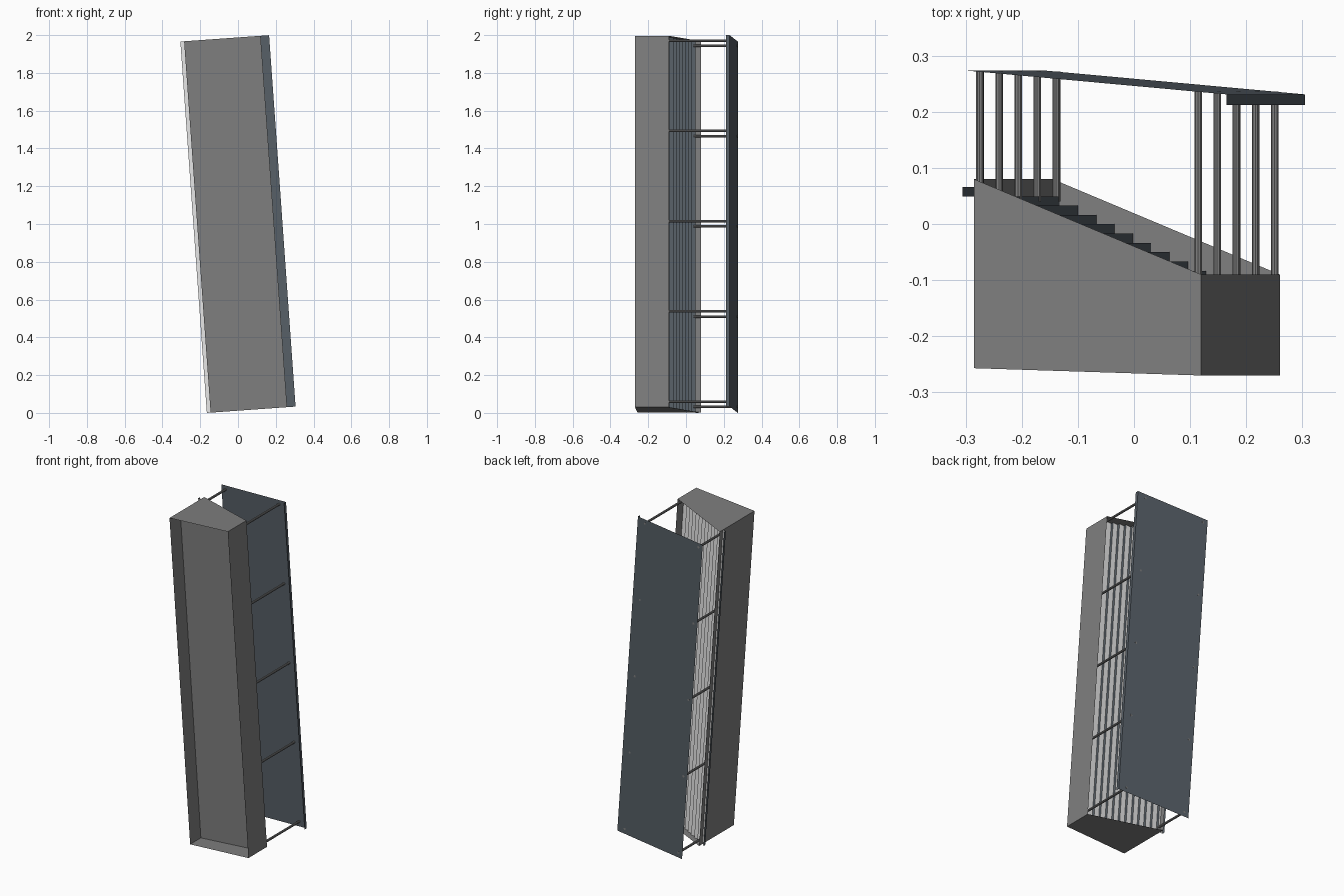
import bpy
import bmesh
import math
from mathutils import Matrix, Vector

cube = bpy.data.objects.get("Cube")
if cube:
    bpy.data.objects.remove(cube, do_unlink=True)

LENGTH = 1.971
# Everything is laid out upright, then leaned sideways about its lower corner
LEAN = Matrix.Translation((-0.165, 0, 0)) @ Matrix.Rotation(math.radians(-4.08), 4, 'Y')


def material(name, rgb):
    m = bpy.data.materials.new(name)
    m.use_nodes = True
    color = (*rgb, 1)
    m.diffuse_color = color
    m.node_tree.nodes["Principled BSDF"].inputs["Base Color"].default_value = color
    return m


grey = material("mid grey", (0.21, 0.21, 0.21))
slate = material("slate blue", (0.095, 0.115, 0.135))
light = material("light grey", (0.8, 0.8, 0.8))


def finish(name, bm, *mats):
    mesh = bpy.data.meshes.new(name)
    bm.to_mesh(mesh)
    bm.free()
    for m in mats:
        mesh.materials.append(m)
    ob = bpy.data.objects.new(name, mesh)
    ob.matrix_world = LEAN
    bpy.context.collection.objects.link(ob)
    return ob


def sheet(name, path, *mats):
    """Thin folded sheet: an open profile drawn along the full length."""
    bm = bmesh.new()
    rows = [[bm.verts.new((x, y, z)) for x, y in path] for z in (0, LENGTH)]
    for i in range(len(path) - 1):
        f = bm.faces.new((rows[0][i], rows[0][i + 1], rows[1][i + 1], rows[1][i]))
        f.normal_update()
        # Folds facing sideways take the second colour
        if len(mats) > 1 and abs(f.normal.x) > 0.5:
            f.material_index = 1
    return finish(name, bm, *mats)


# Casing: two side walls, a recessed front panel and two end caps
section = [(0.02, -0.257), (0.426, -0.27), (0.426, -0.09), (0.02, 0.08)]
sheet("right_wall", [section[3], section[0]], grey)
sheet("left_wall", [section[1], section[2]], grey)
sheet("recessed_front_panel", [(0.02, -0.153), (0.426, -0.153)], grey)
for name, z in (("bottom_cap", 0), ("top_cap", LENGTH)):
    bm = bmesh.new()
    corners = [bm.verts.new((x, y, z)) for x, y in section]
    bm.faces.new(corners if z else corners[::-1])
    finish(name, bm, grey)

# Stepped sheet inside the casing: light treads, dark risers
STEPS, RUN, RISE = 13, 0.0327, 0.0166
steps = [(0, 0.066)]
for k in range(STEPS):
    y = 0.066 - (k + 1) * RISE
    steps += [(k * RUN, y), ((k + 1) * RUN, y)]
sheet("stepped_sheet", steps, light, slate)

# Cover sheet behind, with a folded lip on one edge
sheet("cover_sheet", [(0, 0.274), (0.471, 0.231), (0.471, 0.212)], slate)

# Rods that hold the cover off the casing
for side, x, y0, y1 in (("right", 0.029, 0.04, 0.272), ("left", 0.419, -0.14, 0.2365)):
    for i in range(5):
        bm = bmesh.new()
        place = Matrix.Translation(Vector((x, (y0 + y1) / 2, 0.03 + i * 0.479)))
        bmesh.ops.create_cone(bm, cap_ends=True, segments=10, radius1=0.007,
                              radius2=0.007, depth=y1 - y0,
                              matrix=place @ Matrix.Rotation(math.pi / 2, 4, 'X'))
        finish(f"{side}_spacer_rod_{i + 1}", bm, grey)
